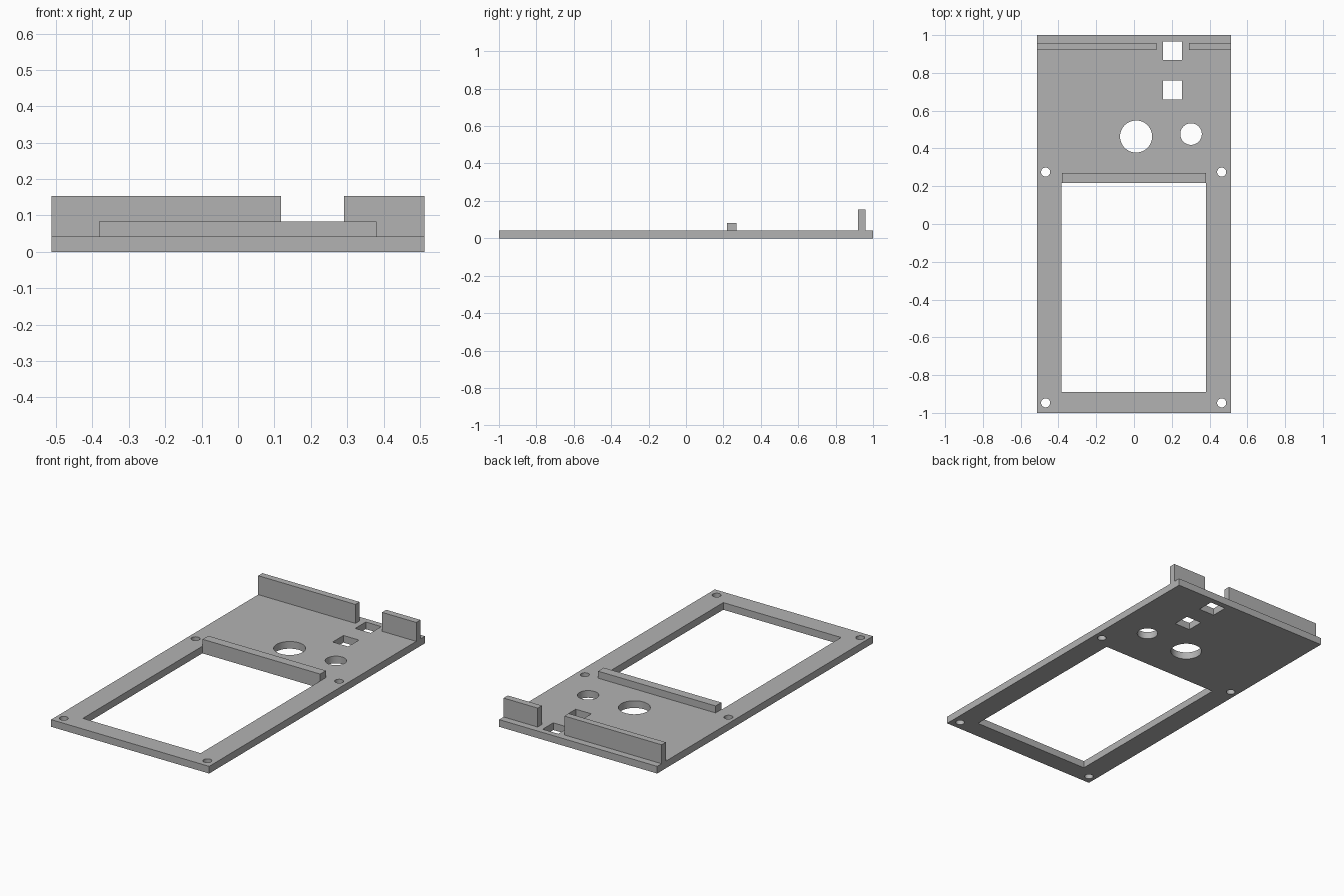
import bpy
import bmesh
from math import cos, sin, tau, radians

cube = bpy.data.objects.get("Cube")
if cube:
    bpy.data.objects.remove(cube, do_unlink=True)

HALF_W = 0.513
PLATE_TOP = 0.042

grey = bpy.data.materials.new("plain grey")
grey.use_nodes = True
colour = (0.448, 0.448, 0.448, 1)
grey.diffuse_color = colour
grey.node_tree.nodes["Principled BSDF"].inputs["Base Color"].default_value = colour


def rect(x0, x1, y0, y1):
    return [(x0, y0), (x1, y0), (x1, y1), (x0, y1)]


def circle(x, y, r, sides=48):
    return [(x + r * cos(tau * i / sides), y + r * sin(tau * i / sides))
            for i in range(sides)]


def slab(name, outlines, z0, z1):
    """Extrude an outline, with any further outlines as holes."""
    curve = bpy.data.curves.new(name, "CURVE")
    curve.dimensions = "2D"
    curve.fill_mode = "BOTH"
    curve.extrude = (z1 - z0) / 2
    for points in outlines:
        spline = curve.splines.new("POLY")
        spline.points.add(len(points) - 1)
        for p, (x, y) in zip(spline.points, points):
            p.co = (x, y, 0, 1)
        spline.use_cyclic_u = True
    obj = bpy.data.objects.new(name, curve)
    bpy.context.collection.objects.link(obj)
    bpy.ops.object.select_all(action="DESELECT")
    obj.select_set(True)
    bpy.context.view_layer.objects.active = obj
    bpy.ops.object.convert(target="MESH")
    obj = bpy.context.object
    # Weld the caps to the sides and set the height
    bm = bmesh.new()
    bm.from_mesh(obj.data)
    bmesh.ops.remove_doubles(bm, verts=bm.verts, dist=0.0001)
    bmesh.ops.translate(bm, verts=bm.verts, vec=(0, 0, (z0 + z1) / 2))
    bmesh.ops.recalc_face_normals(bm, faces=bm.faces)
    bm.to_mesh(obj.data)
    bm.free()
    obj.data.materials.clear()
    obj.data.materials.append(grey)
    bpy.ops.object.shade_smooth_by_angle(angle=radians(30))
    return obj


# Face plate with its screen window, square slots, round holes and screw holes
holes = [
    rect(-0.384, 0.381, -0.89, 0.218),
    rect(0.153, 0.254, 0.868, 0.966),
    rect(0.153, 0.254, 0.659, 0.759),
    circle(0.011, 0.463, 0.085),
    circle(0.302, 0.476, 0.057),
]
holes += [circle(x, y, 0.024, 32) for x in (-0.468, 0.464) for y in (-0.947, 0.275)]
slab("face_plate", [rect(-HALF_W, HALF_W, -1, 1)] + holes, 0, PLATE_TOP)

# Low ledge along the window edge
slab("window_ledge", [rect(-0.382, 0.381, 0.218, 0.271)], PLATE_TOP, 0.083)

# Tall rear wall, split by a gap
slab("rear_wall_right", [rect(-HALF_W, 0.118, 0.92, 0.959)], PLATE_TOP, 0.153)
slab("rear_wall_left", [rect(0.291, HALF_W, 0.92, 0.959)], PLATE_TOP, 0.153)
